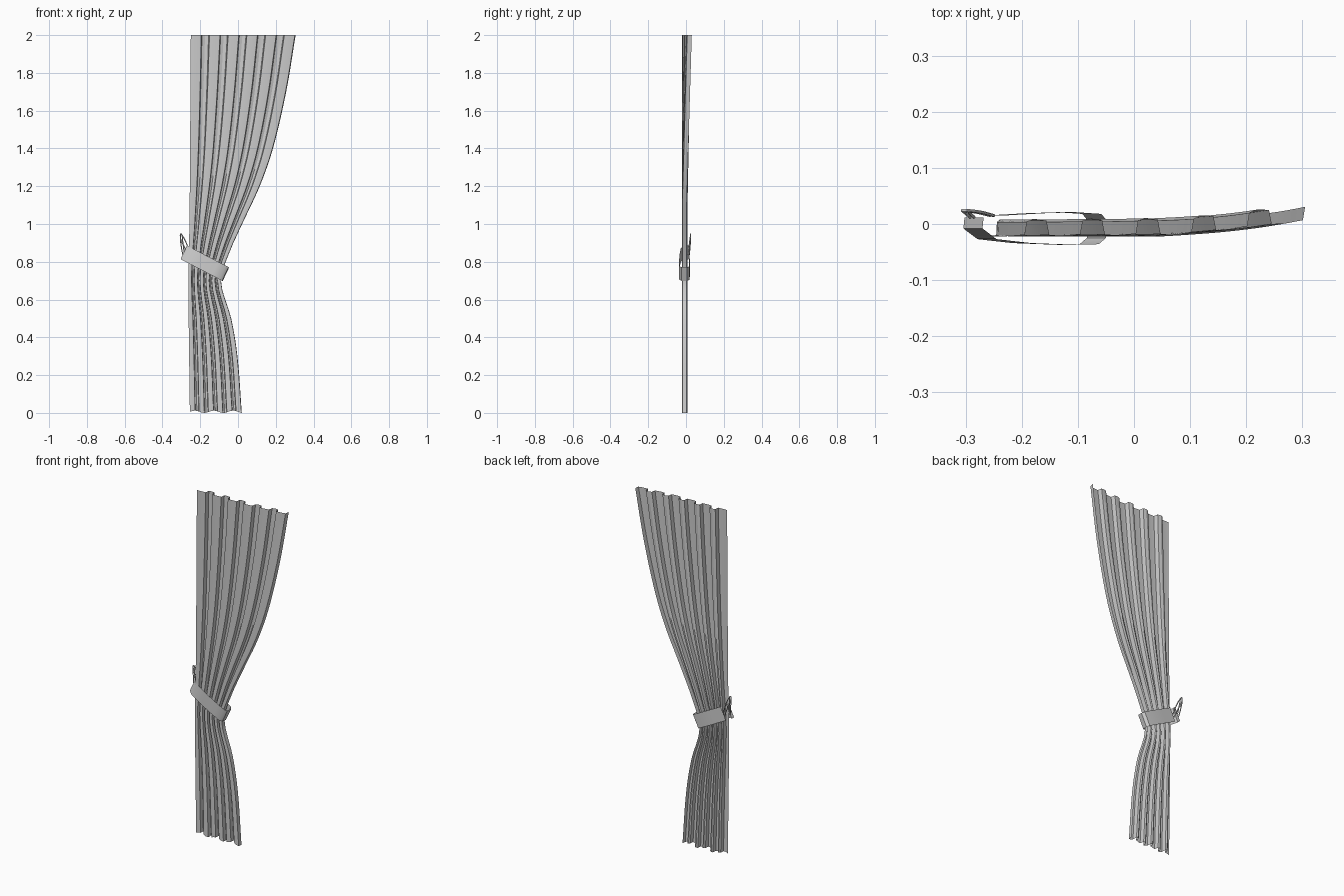
import bpy, bmesh, math
from mathutils import Vector

cube = bpy.data.objects.get("Cube")
if cube:
    bpy.data.objects.remove(cube, do_unlink=True)

fabric = bpy.data.materials.new("grey fabric")
fabric.use_nodes = True
GREY = (0.6, 0.6, 0.6, 1)
fabric.diffuse_color = GREY
fabric.node_tree.nodes["Principled BSDF"].inputs["Base Color"].default_value = GREY


def spline(points, t):
    """Smooth value at t through (t, value) pairs."""
    i = 0
    while i < len(points) - 2 and t > points[i + 1][0]:
        i += 1

    def slope(k):
        a, b = points[max(k - 1, 0)], points[min(k + 1, len(points) - 1)]
        return (b[1] - a[1]) / (b[0] - a[0])

    (t0, v0), (t1, v1) = points[i], points[i + 1]
    h = t1 - t0
    s = (t - t0) / h
    return ((1 + 2 * s) * (1 - s) ** 2 * v0 + s * (1 - s) ** 2 * h * slope(i)
            + s * s * (3 - 2 * s) * v1 + s * s * (s - 1) * h * slope(i + 1))


def sheet(name, rows, angle):
    """Single-sided cloth surface through rows of points."""
    bm = bmesh.new()
    grid = [[bm.verts.new(p) for p in row] for row in rows]
    for low, high in zip(grid, grid[1:]):
        for i in range(len(low) - 1):
            bm.faces.new((low[i], low[i + 1], high[i + 1], high[i]))
    mesh = bpy.data.meshes.new(name)
    bm.to_mesh(mesh)
    bm.free()
    mesh.materials.append(fabric)
    obj = bpy.data.objects.new(name, mesh)
    bpy.context.collection.objects.link(obj)
    bpy.ops.object.select_all(action="DESELECT")
    obj.select_set(True)
    bpy.context.view_layer.objects.active = obj
    bpy.ops.object.shade_smooth_by_angle(angle=math.radians(angle))
    return obj


# Curtain: box pleats between a straight edge and a swept edge
left_edge = [(0, -0.255), (0.75, -0.263), (1, -0.257), (2, -0.25)]
right_edge = [(0, 0.02), (0.3, -0.003), (0.5, -0.036), (0.7, -0.09),
              (0.85, -0.045), (1, 0.022), (1.2, 0.115), (1.4, 0.185),
              (1.7, 0.255), (2, 0.305)]
PLEATS = 6
# position within one pleat, depth from front (-1) to back (1)
pleat = [(0, -0.9), (0.28, -1), (0.56, -0.85), (0.6, 0.7), (0.76, 1), (0.95, 0.8)]
section = [((k + f) / (PLEATS - 0.4), d) for k in range(PLEATS) for f, d in pleat]
section = [(u, d) for u, d in section if u <= 1.001]

ROWS = 40
rows = []
for r in range(ROWS + 1):
    z = 2 * r / ROWS
    x0, x1 = spline(left_edge, z), spline(right_edge, z)
    flare = max(0, z - 1.1) / 0.9
    row = []
    for u, d in section:
        swing = 0.022 * flare * max(0, u - 0.6) / 0.4
        y = -0.007 + 0.015 * d + swing + 0.005 * flare * u
        hem = 0.006 * (1 + math.sin(u * 17)) if r == 0 else 0
        row.append((x0 + (x1 - x0) * u, y, z + hem))
    rows.append(row)
sheet("curtain", rows, 25)

# Tieback: sloping band wrapped around the front, inner side and back
band_path = [(-0.285, 0.012), (-0.287, -0.008), (-0.262, -0.027), (-0.2, -0.034),
             (-0.12, -0.037), (-0.08, -0.036), (-0.067, -0.025), (-0.064, 0.004),
             (-0.075, 0.018), (-0.12, 0.021), (-0.18, 0.019), (-0.25, 0.015)]
across = Vector((0.017, 0, 0.036))


def band_centre(x, y):
    return Vector((x, y, 0.735 - 0.52 * (x + 0.066)))


sheet("tieback_band", [[band_centre(x, y) + across * s for x, y in band_path]
                       for s in (-1, 0, 1)], 40)


# Cord loops: from each end of the band up to the wall hook
def cord(name, points):
    curve = bpy.data.curves.new(name, "CURVE")
    curve.dimensions = "3D"
    curve.bevel_depth = 0.0028
    curve.bevel_resolution = 1
    curve.resolution_u = 6
    path = curve.splines.new("BEZIER")
    path.bezier_points.add(len(points) - 1)
    for bp, co in zip(path.bezier_points, points):
        bp.co = co
        bp.handle_left_type = bp.handle_right_type = "AUTO"
    curve.materials.append(fabric)
    obj = bpy.data.objects.new(name, curve)
    bpy.context.collection.objects.link(obj)


hook = Vector((-0.302, 0.024, 0.948))
for name, end in (("front_cord", band_path[0]), ("back_cord", band_path[-1])):
    base = band_centre(*end)
    cord(name, [base, base.lerp(hook, 0.5) + Vector((0, 0.002, 0.015)),
                hook + Vector((0.004, 0, -0.004)), hook,
                hook + Vector((-0.003, 0, -0.015)),
                base.lerp(hook, 0.45) + Vector((-0.008, 0.002, -0.01)),
                base - across * 0.4])
